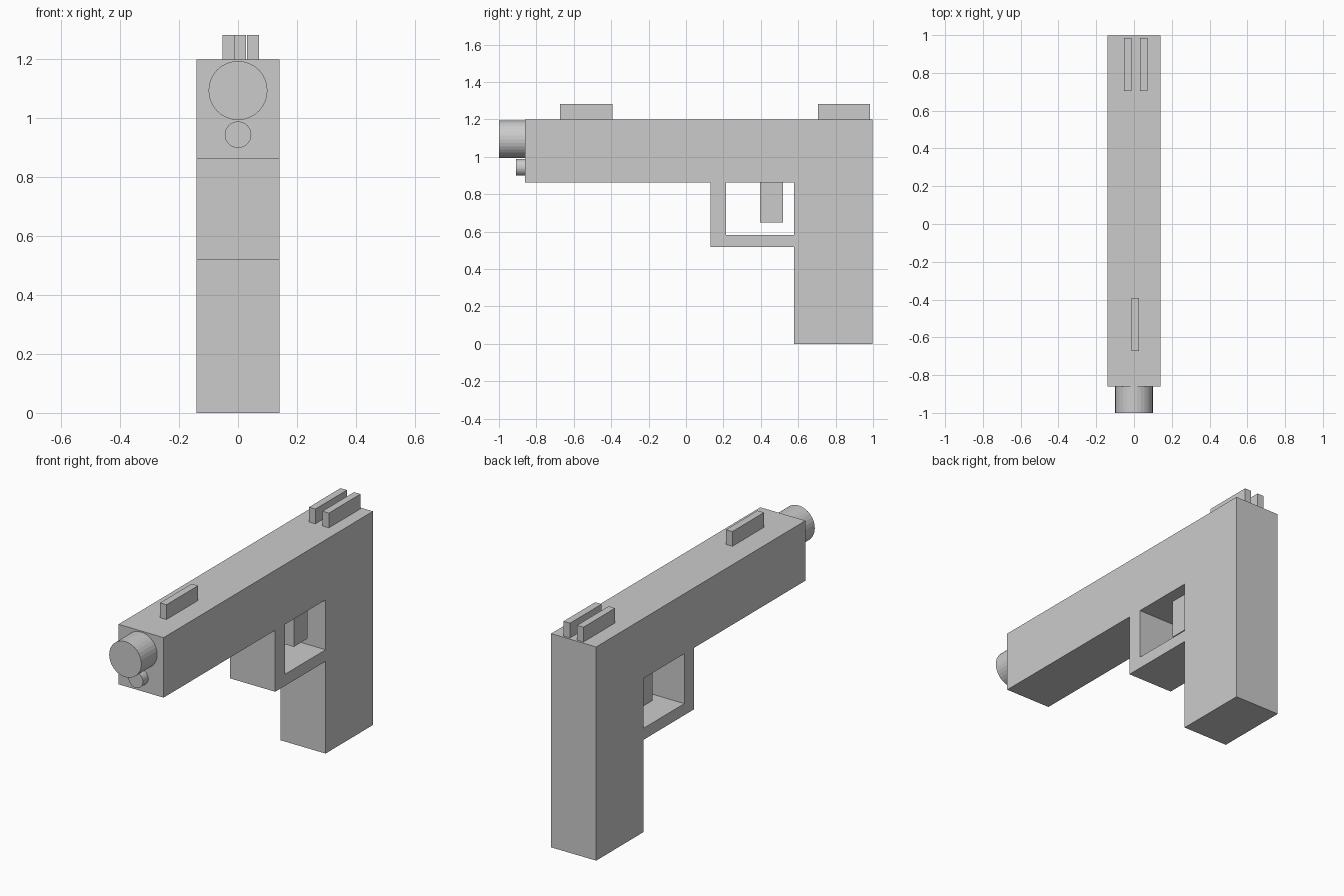
import bpy, bmesh
from math import pi

if "Cube" in bpy.data.objects:
    bpy.data.objects.remove(bpy.data.objects["Cube"])


def make_object(name, bm):
    bmesh.ops.recalc_face_normals(bm, faces=bm.faces)
    mesh = bpy.data.meshes.new(name)
    bm.to_mesh(mesh)
    bm.free()
    obj = bpy.data.objects.new(name, mesh)
    bpy.context.collection.objects.link(obj)
    return obj


def extrude_profile(name, points, x0, x1):
    """Extrude a closed (y, z) outline from x0 to x1."""
    bm = bmesh.new()
    face = bm.faces.new([bm.verts.new((x0, y, z)) for y, z in points])
    ext = bmesh.ops.extrude_face_region(bm, geom=[face])
    verts = [g for g in ext["geom"] if isinstance(g, bmesh.types.BMVert)]
    bmesh.ops.translate(bm, verts=verts, vec=(x1 - x0, 0, 0))
    return make_object(name, bm)


def box(name, x0, x1, y0, y1, z0, z1):
    return extrude_profile(name, [(y0, z0), (y1, z0), (y1, z1), (y0, z1)], x0, x1)


def tube(name, radius, y0, y1, z):
    bpy.ops.mesh.primitive_cylinder_add(
        vertices=32, radius=radius, depth=y1 - y0,
        location=(0, (y0 + y1) / 2, z), rotation=(pi / 2, 0, 0))
    bpy.context.object.name = name


W = 0.14     # half width of the body
TOP = 1.2    # top of the slide
LOW = 0.863  # underside of the slide

# Slide and grip as one L-shaped profile
extrude_profile("slide_and_grip", [
    (-0.86, TOP), (-0.86, LOW), (0.577, LOW),
    (0.577, 0), (0.997, 0), (0.997, TOP)], -W, W)

# Guard bracket around the trigger
extrude_profile("trigger_guard", [
    (0.13, LOW), (0.13, 0.518), (0.577, 0.518),
    (0.577, 0.583), (0.215, 0.583), (0.215, LOW)], -W, W)

# Trigger
box("trigger", -0.07, 0.07, 0.395, 0.518, 0.65, LOW)

# Barrel and the small rod below it
tube("barrel", 0.1, -1.0, -0.86, 1.094)
tube("guide_rod", 0.045, -0.908, -0.86, 0.944)

# Sights: one front blade, two rear blades
for name, x, y in (("front_sight", 0.007, -0.673),
                   ("rear_sight_left", -0.033, 0.705),
                   ("rear_sight_right", 0.051, 0.705)):
    box(name, x - 0.02, x + 0.02, y, y + 0.28, TOP, 1.283)
